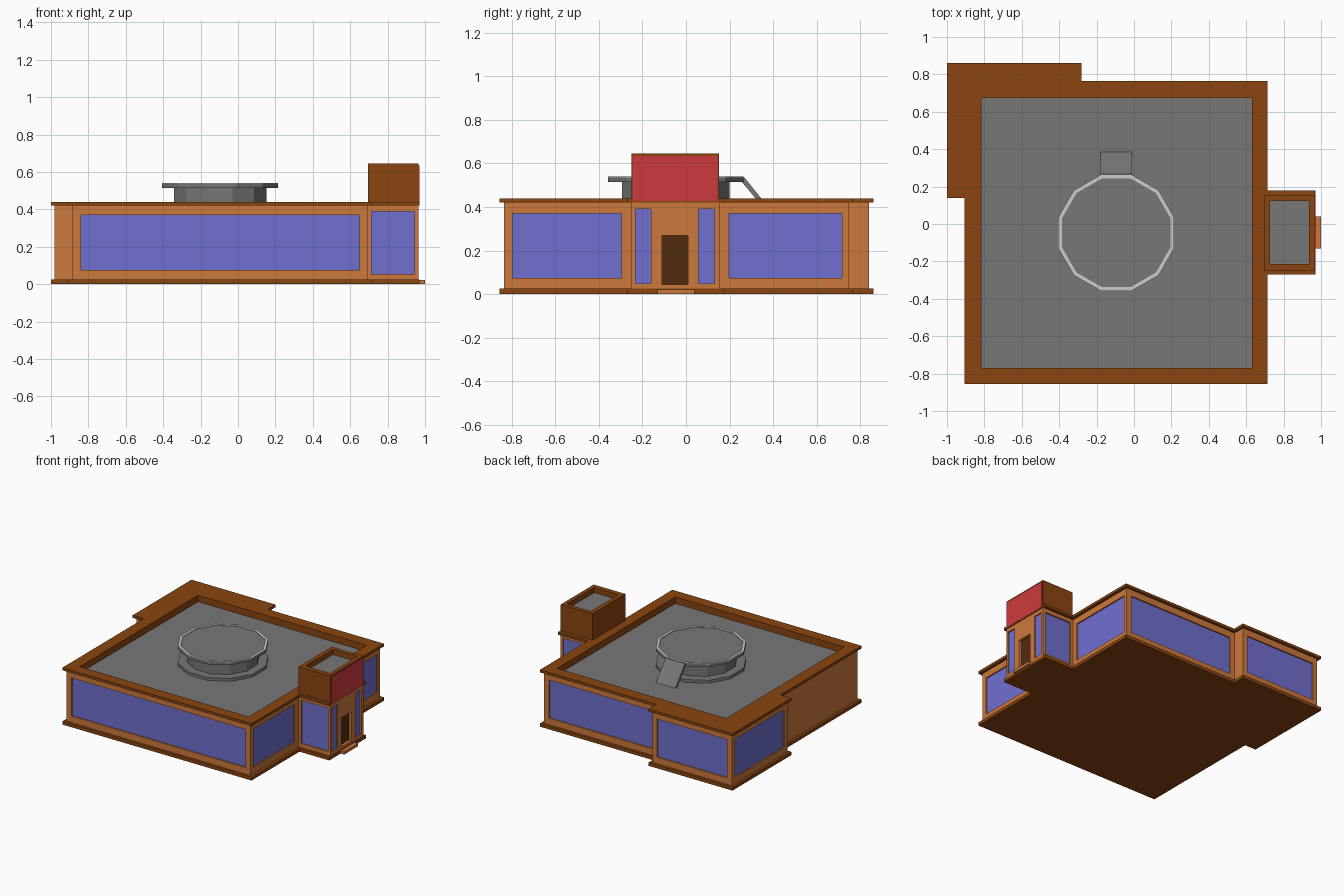
import bpy, bmesh, math

if "Cube" in bpy.data.objects:
    bpy.data.objects.remove(bpy.data.objects["Cube"])


def mat(name, r, g, b):
    m = bpy.data.materials.new(name)
    lin = [(c / 255 / 12.92) if c < 11 else ((c / 255 + 0.055) / 1.055) ** 2.4 for c in (r, g, b)]
    m.diffuse_color = (*lin, 1)
    m.use_nodes = True
    m.node_tree.nodes["Principled BSDF"].inputs["Base Color"].default_value = m.diffuse_color
    return m


WALL = mat("orange_wall", 205, 121, 60)
TRIM = mat("brown_trim", 139, 69, 16)
GLASS = mat("blue_glass", 112, 112, 208)
GREY = mat("roof_grey", 119, 119, 119)
WHITE = mat("pad_marking", 204, 204, 204)
RED = mat("sign_red", 206, 58, 62)
DOOR = mat("door_brown", 80, 45, 13)


def finish(bm, name, material):
    bmesh.ops.recalc_face_normals(bm, faces=bm.faces)
    me = bpy.data.meshes.new(name)
    bm.to_mesh(me)
    bm.free()
    ob = bpy.data.objects.new(name, me)
    bpy.context.collection.objects.link(ob)
    if material:
        me.materials.append(material)
    return ob


def add_prism(bm, pts, z0, z1):
    lo = [bm.verts.new((x, y, z0)) for x, y in pts]
    hi = [bm.verts.new((x, y, z1)) for x, y in pts]
    bm.faces.new(lo[::-1])
    bm.faces.new(hi)
    for i in range(len(pts)):
        j = (i + 1) % len(pts)
        bm.faces.new((lo[i], lo[j], hi[j], hi[i]))


def prism(name, pts, z0, z1, material):
    bm = bmesh.new()
    add_prism(bm, pts, z0, z1)
    return finish(bm, name, material)


def rect(x0, x1, y0, y1):
    return [(x0, y0), (x1, y0), (x1, y1), (x0, y1)]


def ring(name, outer, inner, z0, z1, material):
    bm = bmesh.new()
    loops = [[bm.verts.new((x, y, z)) for x, y in p]
             for p, z in ((outer, z0), (outer, z1), (inner, z1), (inner, z0))]
    n = len(outer)
    for k in range(4):
        a, b = loops[k], loops[(k + 1) % 4]
        for i in range(n):
            j = (i + 1) % n
            bm.faces.new((a[i], a[j], b[j], b[i]))
    return finish(bm, name, material)


def cut(target, boxes):
    bm = bmesh.new()
    for x0, x1, y0, y1, z0, z1 in boxes:
        add_prism(bm, rect(x0, x1, y0, y1), z0, z1)
    cutter = finish(bm, "cutter", None)
    cutter.hide_render = True
    mod = target.modifiers.new("cut", 'BOOLEAN')
    mod.operation, mod.object, mod.solver = 'DIFFERENCE', cutter, 'EXACT'
    bpy.context.view_layer.objects.active = target
    bpy.ops.object.modifier_apply(modifier=mod.name)
    bpy.data.objects.remove(cutter)


# Building footprints: walls, and the wider trim around them
wall_pts = [(-.885, -.835), (.692, -.835), (.692, -.25), (.965, -.25), (.965, .155), (.692, .155),
            (.692, .745), (-.3, .745), (-.3, .84), (-.98, .84), (-.98, .16), (-.885, .16)]
trim_pts = [(-.905, -.855), (.715, -.855), (.715, -.27), (.97, -.27), (.97, .18), (.715, .18),
            (.715, .765), (-.28, .765), (-.28, .86), (-1, .86), (-1, .14), (-.905, .14)]
walls = prism("walls", wall_pts, .025, .42, WALL)
prism("base_trim", trim_pts, 0, .025, TRIM)
roof_trim = prism("roof_trim", trim_pts, .42, .44, TRIM)

# Recessed panels: (name, axis of normal, outward sign, wall position, from, to, z0, z1, material)
panels = [
    ("front_window", 'y', -1, -.835, -.84, .65, .075, .37, GLASS),
    ("back_window", 'y', 1, .745, -.26, .65, .075, .37, GLASS),
    ("wing_back_window", 'y', 1, .84, -.94, -.34, .075, .37, GLASS),
    ("wing_left_window", 'x', -1, -.98, .2, .8, .075, .37, GLASS),
    ("right_window_front", 'x', 1, .692, -.797, -.295, .075, .37, GLASS),
    ("right_window_back", 'x', 1, .692, .197, .717, .075, .37, GLASS),
    ("entrance_side_window_front", 'y', -1, -.25, .715, .945, .055, .39, GLASS),
    ("entrance_side_window_back", 'y', 1, .155, .715, .945, .055, .39, GLASS),
    ("entrance_window_left", 'x', 1, .965, -.232, -.16, .05, .39, GLASS),
    ("entrance_window_right", 'x', 1, .965, .058, .13, .05, .39, GLASS),
    ("door", 'x', 1, .965, -.11, .01, .045, .27, DOOR),
]


def slab(axis, c0, c1, a, b):
    c0, c1 = sorted((c0, c1))
    return (c0, c1, a, b) if axis == 'x' else (a, b, c0, c1)


recesses = []
for name, axis, s, pos, a, b, z0, z1, m in panels:
    depth = .025 if m is DOOR else .012
    recesses.append((*slab(axis, pos - s * depth, pos + s * .02, a, b), z0, z1))
    prism(name, rect(*slab(axis, pos - s * (depth + .003), pos - s * (depth - .002), a, b)), z0, z1, m)

# Sunken main roof with parapet lining
hole = (-.815, .63, -.77, .675)
lining = (-.83, .645, -.785, .69)
cut(walls, recesses + [(*lining, .385, .5)])
cut(roof_trim, [(*hole, .3, .5)])
ring("parapet_lining", rect(*lining), rect(*hole), .385, .42, TRIM)
prism("main_roof", rect(*hole), .38, .39, GREY)

# Entrance tower, its sunken roof, sign panel and door step
tower = (.695, .965, -.25, .152)
tower_hole = (.728, .935, -.213, .122)
prism("tower", rect(*tower), .43, .6, TRIM)
ring("tower_parapet", rect(*tower), rect(*tower_hole), .6, .645, TRIM)
prism("tower_roof", rect(*tower_hole), .597, .605, GREY)
prism("sign_panel", rect(.963, .971, -.243, .145), .428, .634, RED)
prism("door_step", rect(.96, 1.0, -.13, .04), 0, .022, WALL)

# Twelve-sided landing pad
CX, CY = -.095, -.047


def dodecagon(apothem):
    r = apothem / math.cos(math.pi / 12)
    return [(CX + r * math.cos(math.radians(15 + 30 * i)),
             CY + r * math.sin(math.radians(15 + 30 * i))) for i in range(12)]


prism("pad_foot", dodecagon(.31), .388, .412, GREY)
prism("pad_drum", dodecagon(.247), .405, .52, GREY)
prism("pad_deck", dodecagon(.31), .515, .536, GREY)
ring("pad_edge_stripe", dodecagon(.31), dodecagon(.29), .535, .541, WHITE)

# Access ramp from the roof up to the deck
bm = bmesh.new()
profile = [(.255, .536), (.268, .536), (.385, .39), (.36, .39), (.255, .517)]
sides = [[bm.verts.new((x, y, z)) for y, z in profile] for x in (-.178, -.012)]
bm.faces.new(sides[0])
bm.faces.new(sides[1][::-1])
for i in range(5):
    j = (i + 1) % 5
    bm.faces.new((sides[0][i], sides[1][i], sides[1][j], sides[0][j]))
finish(bm, "pad_ramp", GREY)
